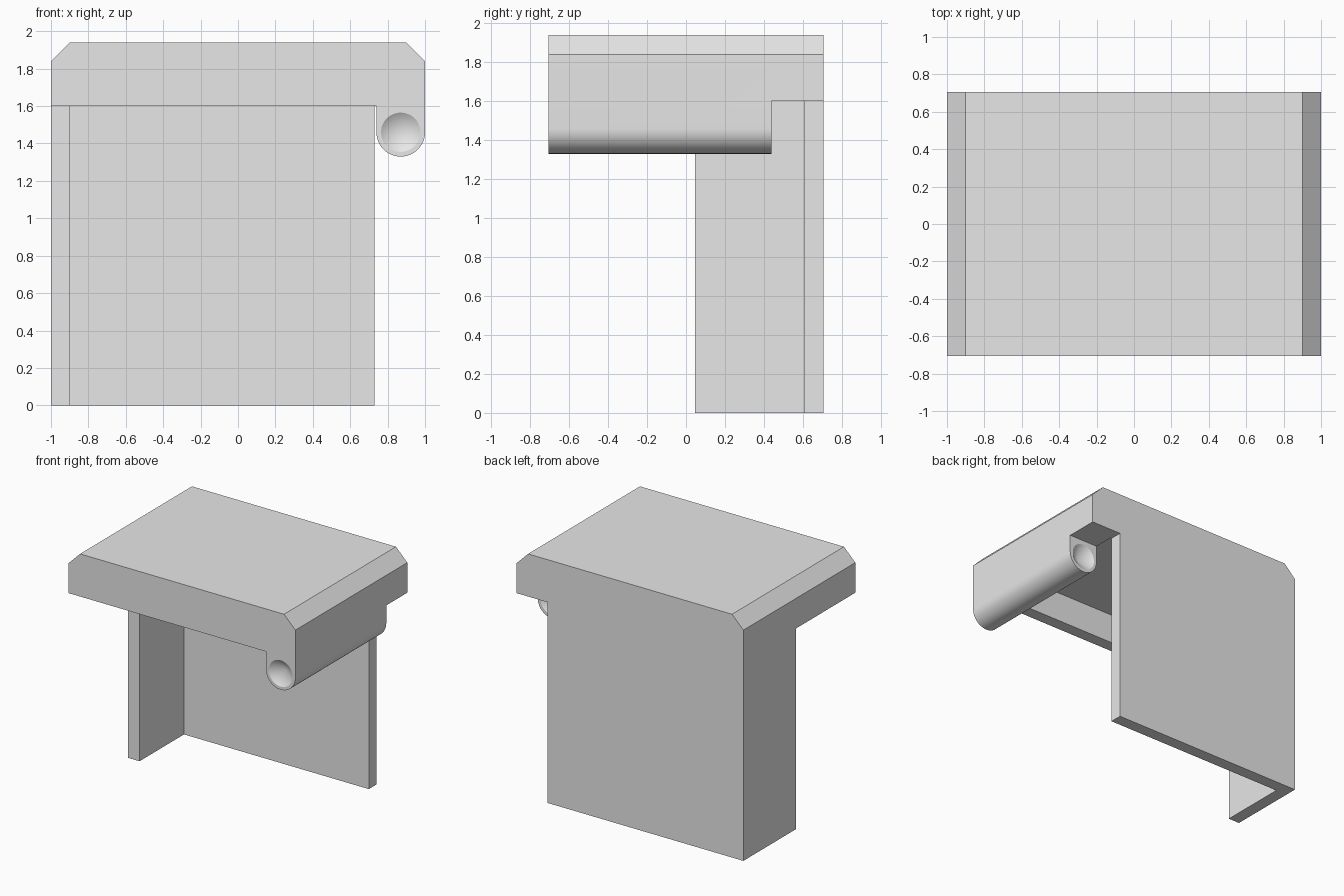
import bpy, bmesh, math
from mathutils import Matrix, Vector

if "Cube" in bpy.data.objects:
    bpy.data.objects.remove(bpy.data.objects["Cube"])

grey = bpy.data.materials.new("light grey")
grey.use_nodes = True
grey.diffuse_color = (0.8, 0.8, 0.8, 1)
grey.node_tree.nodes["Principled BSDF"].inputs["Base Color"].default_value = (0.8, 0.8, 0.8, 1)

HALF_W, HALF_D = 1.0, 0.705     # half width and half depth
WALL, RIM_Z, TOP_Z = 0.1, 1.6, 1.94
BURY = 0.1                      # overlap of joined parts
HINGE_R, HINGE_BACK = 0.13, 0.44
HINGE_X, HINGE_Z = HALF_W - HINGE_R, RIM_Z - 0.14


def finish(name, bm):
    bmesh.ops.recalc_face_normals(bm, faces=bm.faces)
    mesh = bpy.data.meshes.new(name)
    bm.to_mesh(mesh)
    bm.free()
    mesh.materials.append(grey)
    obj = bpy.data.objects.new(name, mesh)
    bpy.context.collection.objects.link(obj)
    return obj


def prism(name, points, sweep):
    """Extrude a closed outline along a vector."""
    bm = bmesh.new()
    face = bm.faces.new([bm.verts.new(p) for p in points])
    ext = bmesh.ops.extrude_face_region(bm, geom=[face])
    verts = [g for g in ext["geom"] if isinstance(g, bmesh.types.BMVert)]
    bmesh.ops.translate(bm, verts=verts, vec=Vector(sweep))
    return finish(name, bm)


def combine(target, tool, operation):
    """Apply a boolean and discard the tool."""
    tool.hide_render = True
    bpy.context.view_layer.objects.active = target
    mod = target.modifiers.new(operation, 'BOOLEAN')
    mod.operation, mod.object, mod.solver = operation, tool, 'EXACT'
    bpy.ops.object.modifier_apply(modifier=mod.name)
    bpy.data.objects.remove(tool)


# Cover: slab with two chamfered long edges
shoulder = TOP_Z - WALL
outline = [(-HALF_W, RIM_Z), (HALF_W, RIM_Z), (HALF_W, shoulder),
           (HALF_W - WALL, TOP_Z), (WALL - HALF_W, TOP_Z), (-HALF_W, shoulder)]
body = prism("hinged_cover_body", [(x, -HALF_D, z) for x, z in outline], (0, 2 * HALF_D, 0))

# Hollow underside, leaving a thick rim on the hinge side
x0, x1, y1 = WALL - HALF_W, HALF_W - 2 * HINGE_R, HALF_D - WALL
cavity = prism("cavity_cutter", [(x, y, RIM_Z - BURY) for x, y in
               ((x0, -y1), (x1, -y1), (x1, y1), (x0, y1))], (0, 0, shoulder - RIM_Z + BURY))
combine(body, cavity, 'DIFFERENCE')

# L-shaped back and side panel
panel_end, side_front = 0.73, 0.045
plan = [(-HALF_W, side_front), (x0, side_front), (x0, y1),
        (panel_end, y1), (panel_end, HALF_D), (-HALF_W, HALF_D)]
panel = prism("corner_panel", [(x, y, 0) for x, y in plan], (0, 0, RIM_Z + BURY))
combine(body, panel, 'UNION')

# Rounded hinge barrel under the thick rim
steps = 32
arc = [math.pi * (1 + i / steps) for i in range(steps + 1)]
profile = [(HINGE_X + HINGE_R * math.cos(a), HINGE_Z + HINGE_R * math.sin(a)) for a in arc]
profile += [(HALF_W, RIM_Z + BURY), (x1, RIM_Z + BURY)]
barrel = prism("hinge_barrel", [(x, -HALF_D, z) for x, z in profile],
               (0, HINGE_BACK + HALF_D, 0))
combine(body, barrel, 'UNION')

# Conical sockets in both ends of the barrel
socket_r, socket_depth, scale = 0.105, 0.07, 1.1
for end_y, inward in ((-HALF_D, 1), (HINGE_BACK, -1)):
    bm = bmesh.new()
    height = socket_depth * scale
    centre_y = end_y + inward * (socket_depth - height / 2)
    place = (Matrix.Translation((HINGE_X, centre_y, HINGE_Z))
             @ Matrix.Rotation(-inward * math.pi / 2, 4, 'X'))
    bmesh.ops.create_cone(bm, cap_ends=True, segments=48, radius1=socket_r * scale,
                          radius2=0, depth=height, matrix=place)
    bmesh.ops.remove_doubles(bm, verts=bm.verts, dist=1e-5)
    combine(body, finish("socket_cutter", bm), 'DIFFERENCE')

# Merge flat regions and smooth the round ones
bm = bmesh.new()
bm.from_mesh(body.data)
bmesh.ops.remove_doubles(bm, verts=bm.verts, dist=1e-5)
bmesh.ops.dissolve_limit(bm, angle_limit=0.01, verts=bm.verts, edges=bm.edges)
bm.to_mesh(body.data)
bm.free()
bpy.ops.object.select_all(action='DESELECT')
body.select_set(True)
bpy.context.view_layer.objects.active = body
bpy.ops.object.shade_smooth_by_angle(angle=math.radians(30))
